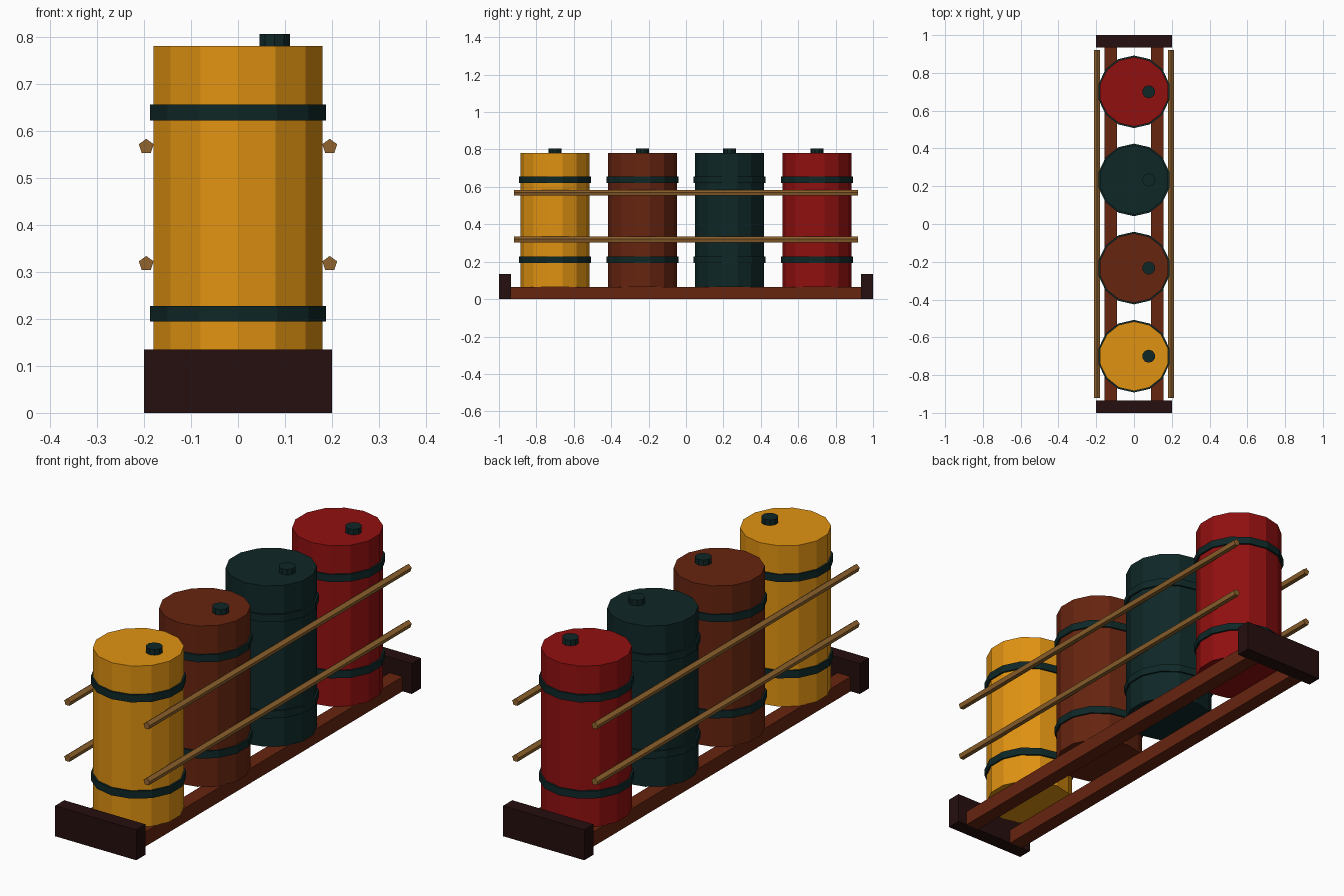
import bpy, math

if "Cube" in bpy.data.objects:
    bpy.data.objects.remove(bpy.data.objects["Cube"])


def material(name, rgb):
    m = bpy.data.materials.new(name)
    m.diffuse_color = (*rgb, 1)
    m.use_nodes = True
    m.node_tree.nodes["Principled BSDF"].inputs["Base Color"].default_value = m.diffuse_color
    return m


YELLOW = material("yellow", (0.75, 0.29, 0.006))
BROWN = material("rust brown", (0.135, 0.018, 0.005))
TEAL = material("dark teal", (0.0048, 0.020, 0.020))
RED = material("red", (0.285, 0.005, 0.005))
DARK = material("dark wood", (0.019, 0.0045, 0.0045))
TAN = material("tan wood", (0.28, 0.125, 0.026))


def finish(name, mat):
    ob = bpy.context.object
    ob.name = name
    ob.data.materials.append(mat)
    return ob


def cylinder(name, mat, sides, r, x, y, z0, z1):
    bpy.ops.mesh.primitive_cylinder_add(vertices=sides, radius=r, depth=z1 - z0,
                                        location=(x, y, (z0 + z1) / 2))
    return finish(name, mat)


def box(name, mat, lo, hi):
    bpy.ops.mesh.primitive_cube_add(size=1, location=[(a + b) / 2 for a, b in zip(lo, hi)])
    ob = finish(name, mat)
    ob.scale = [b - a for a, b in zip(lo, hi)]
    return ob


# Barrels with two hoops and an off-centre bung
for i, mat in enumerate((YELLOW, BROWN, TEAL, RED)):
    y = -0.70 + i * 1.4 / 3
    cylinder(f"barrel_{i}", mat, 14, 0.184, 0, y, 0.065, 0.78)
    cylinder(f"lower_hoop_{i}", TEAL, 14, 0.192, 0, y, 0.194, 0.227)
    cylinder(f"upper_hoop_{i}", TEAL, 14, 0.192, 0, y, 0.622, 0.655)
    cylinder(f"bung_{i}", TEAL, 10, 0.0345, 0.078, y, 0.775, 0.805)

for s in (-1, 1):
    # Floor rail
    box("floor_rail", BROWN, (s * 0.1225 - 0.0325, -0.935, 0), (s * 0.1225 + 0.0325, 0.935, 0.065))
    # End board
    box("end_board", DARK, (-0.2, s * 0.9675 - 0.0325, 0), (0.2, s * 0.9675 + 0.0325, 0.135))
    # Pentagonal side rods, one corner up
    for z in (0.566, 0.317):
        bpy.ops.mesh.primitive_cylinder_add(vertices=5, radius=0.0165, depth=1.84,
                                            location=(s * 0.195, 0, z),
                                            rotation=(math.pi / 2, 0, 0))
        finish("side_rod", TAN)
